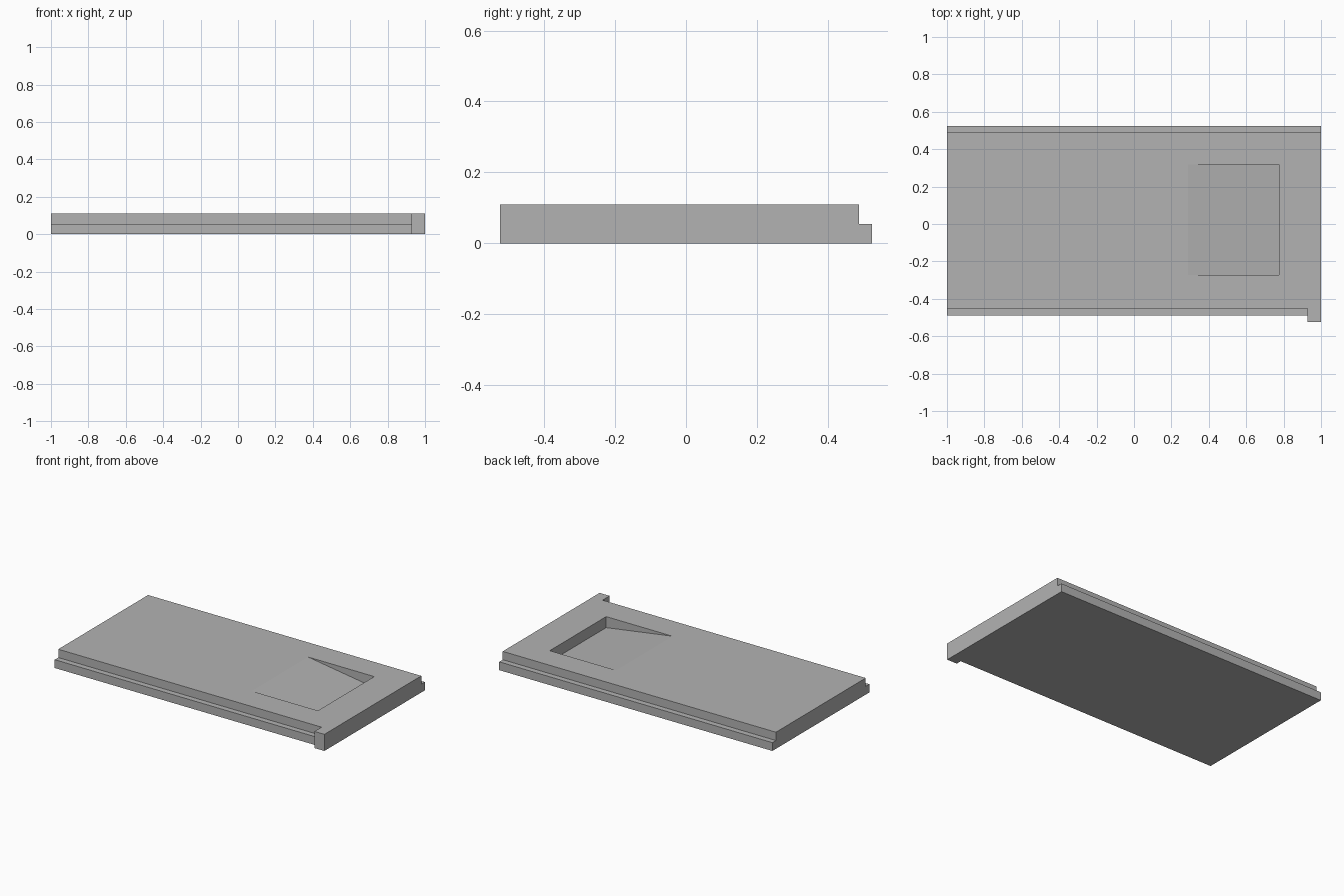
import bpy
import bmesh
from mathutils import Vector

cube = bpy.data.objects.get("Cube")
if cube:
    bpy.data.objects.remove(cube, do_unlink=True)

HEIGHT, STEP = 0.11, 0.055
END, FRONT, BACK = 1.0, -0.525, 0.525
RAIL = 0.037

grey = bpy.data.materials.new("plain grey")
grey.use_nodes = True
grey.diffuse_color = (0.45, 0.45, 0.45, 1)
grey.node_tree.nodes["Principled BSDF"].inputs["Base Color"].default_value = grey.diffuse_color


def extrude_profile(name, points, offset):
    """Make a solid by sweeping a closed outline along an offset."""
    bm = bmesh.new()
    face = bm.faces.new([bm.verts.new(p) for p in points])
    swept = bmesh.ops.extrude_face_region(bm, geom=[face])["geom"]
    verts = [v for v in swept if isinstance(v, bmesh.types.BMVert)]
    bmesh.ops.translate(bm, verts=verts, vec=Vector(offset))
    bmesh.ops.recalc_face_normals(bm, faces=bm.faces)
    mesh = bpy.data.meshes.new(name)
    bm.to_mesh(mesh)
    bm.free()
    mesh.materials.append(grey)
    obj = bpy.data.objects.new(name, mesh)
    bpy.context.collection.objects.link(obj)
    return obj


def apply_boolean(target, tool, operation):
    mod = target.modifiers.new(operation.lower(), "BOOLEAN")
    mod.operation, mod.solver, mod.object = operation, "EXACT", tool
    bpy.context.view_layer.objects.active = target
    bpy.ops.object.modifier_apply(modifier=mod.name)
    bpy.data.objects.remove(tool, do_unlink=True)


# Sliding panel with a low rail along each long edge
rail_front = FRONT + RAIL
section = [(rail_front, 0), (BACK, 0), (BACK, STEP), (BACK - RAIL, STEP),
           (BACK - RAIL, HEIGHT), (rail_front + RAIL, HEIGHT),
           (rail_front + RAIL, STEP), (rail_front, STEP)]
panel = extrude_profile("sliding_lid", [(-END, y, z) for y, z in section], (2 * END, 0, 0))

# Full-height stop tab at the front corner
tab_x, tab_back = 0.927, -0.4
tab = extrude_profile("stop_tab", [(tab_x, FRONT, 0), (END, FRONT, 0),
                                   (END, tab_back, 0), (tab_x, tab_back, 0)], (0, 0, HEIGHT))
apply_boolean(panel, tab, "UNION")

# Sloping finger recess, deepest at the +x end
start, stop, depth, lift = 0.29, 0.775, 0.073, 0.05
wedge = extrude_profile("recess_cutter", [(start, -0.272, HEIGHT), (stop, -0.272, HEIGHT - depth),
                                          (stop, -0.272, HEIGHT + lift),
                                          (start, -0.272, HEIGHT + lift)], (0, 0.59, 0))
wedge.hide_render = True
apply_boolean(panel, wedge, "DIFFERENCE")
